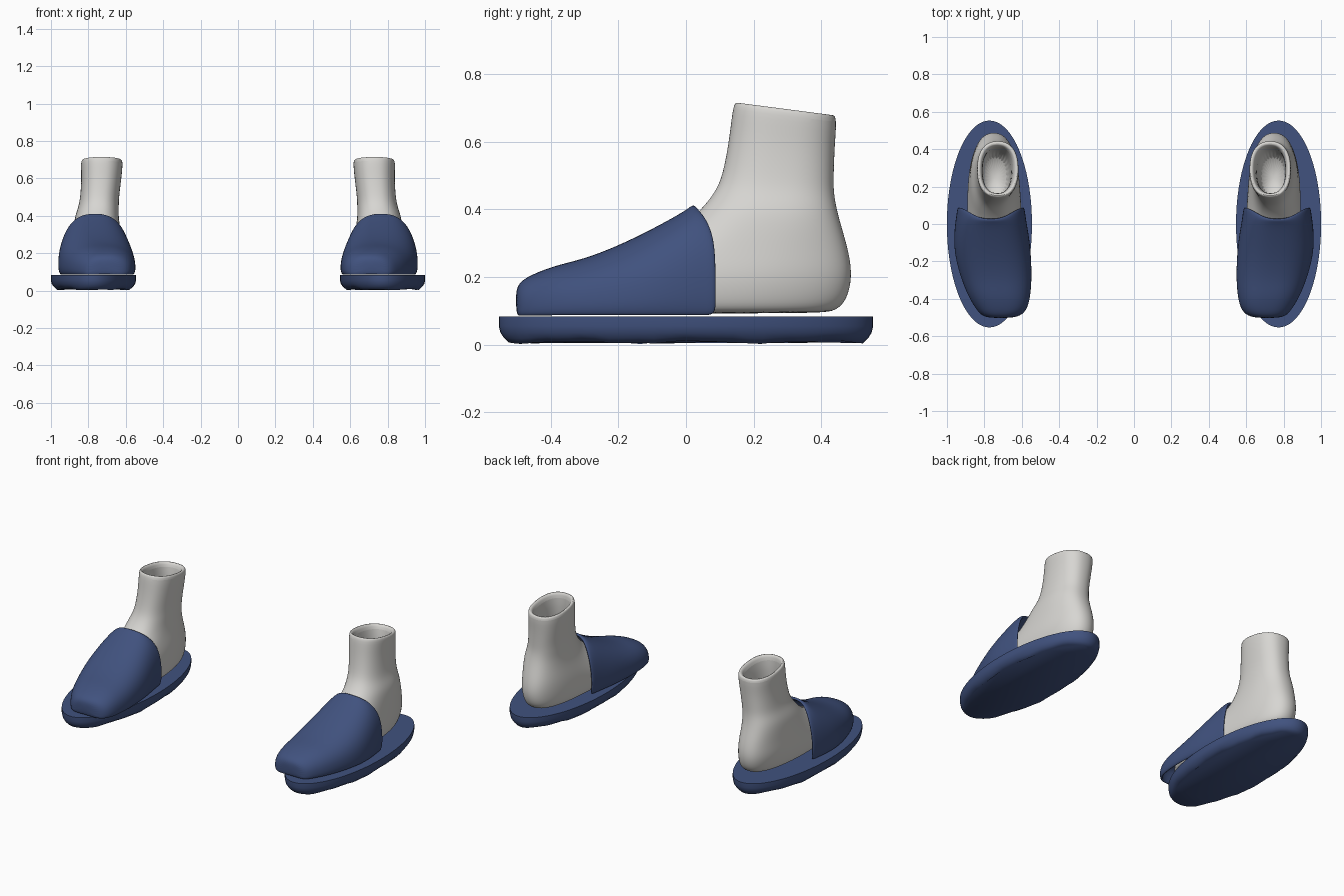
import bpy, bmesh, math

cube = bpy.data.objects.get("Cube")
if cube:
    bpy.data.objects.remove(cube)


def material(name, rgb):
    m = bpy.data.materials.new(name)
    m.use_nodes = True
    m.diffuse_color = (*rgb, 1)
    m.node_tree.nodes["Principled BSDF"].inputs["Base Color"].default_value = (*rgb, 1)
    return m


BLUE = material("navy_blue", (0.052, 0.084, 0.21))
PALE = material("pale_grey", (0.68, 0.67, 0.645))


def clamp(v):
    return max(0.0, min(1.0, v))


def power(v, n):
    """Signed power, for superellipse sections."""
    return math.copysign(abs(v) ** (2 / n), v)


def loft(name, rings, mat, closed, caps, wall=0, levels=1):
    """Skin a list of point rings and mirror the part to the other foot."""
    bm = bmesh.new()
    rows = [[bm.verts.new(p) for p in ring] for ring in rings]
    count = len(rows[0])
    for a, b in zip(rows, rows[1:]):
        for j in range(count if closed else count - 1):
            k = (j + 1) % count
            bm.faces.new((a[j], b[j], b[k], a[k]))
    for i in caps:
        bm.faces.new(rows[i] if i == 0 else rows[i][::-1])
    if closed:
        bmesh.ops.recalc_face_normals(bm, faces=bm.faces)
    mesh = bpy.data.meshes.new(name)
    bm.to_mesh(mesh)
    bm.free()
    mesh.materials.append(mat)
    obj = bpy.data.objects.new(name, mesh)
    bpy.context.collection.objects.link(obj)
    if wall:
        solid = obj.modifiers.new("wall", "SOLIDIFY")
        solid.thickness = wall
        solid.offset = -1
    if levels:
        obj.modifiers.new("smooth", "SUBSURF").levels = levels
        obj.modifiers["smooth"].render_levels = levels
    obj.modifiers.new("other_foot", "MIRROR")
    bpy.ops.object.select_all(action="DESELECT")
    obj.select_set(True)
    bpy.context.view_layer.objects.active = obj
    bpy.ops.object.shade_smooth_by_angle(angle=math.radians(50))
    return obj


# Soles: flat-topped ovals with a softly uneven underside
def sole_ring(scale, z, wave):
    ring = []
    for i in range(72):
        a = math.tau * i / 72
        x, y = math.cos(a), math.sin(a)
        ripple = wave * (0.5 + 0.3 * math.sin(9 * y + 1) + 0.2 * math.sin(23 * y + 2 * x))
        inset = 1 - scale
        ring.append((0.773 + (0.2275 - inset) * x, (0.553 - inset) * y, z + ripple))
    return ring


loft("soles", [sole_ring(*r) for r in (
    (1, 0.083, 0), (1, 0.055, 0), (0.995, 0.035, 0), (0.985, 0.018, 0.006), (0.97, 0.002, 0.012),
)], BLUE, True, (0, 4), levels=0)


# Feet: horizontal slices from the underside up to the hollow ankle rim
def foot_ring(z, front, back, cx, hw):
    ring = []
    for i in range(28):
        a = math.tau * i / 28
        y = (front + back) / 2 + (back - front) / 2 * power(math.sin(a), 2.35)
        toe = clamp((0.05 - y) / 0.4)
        x = cx - 0.04 * toe + hw * (1 + 0.25 * toe) * power(math.cos(a), 2.35)
        tilt = 0.13 * (0.29 - y) * clamp((z - 0.5) / 0.18)
        ring.append((x, y, z + tilt))
    return ring


loft("feet", [foot_ring(*r) for r in (
    (0.092, -0.38, 0.40, 0.745, 0.10),
    (0.10, -0.43, 0.445, 0.745, 0.128),
    (0.13, -0.43, 0.478, 0.745, 0.142),
    (0.20, -0.32, 0.494, 0.75, 0.145),
    (0.27, -0.16, 0.484, 0.75, 0.135),
    (0.34, -0.02, 0.463, 0.755, 0.124),
    (0.40, 0.045, 0.446, 0.755, 0.117),
    (0.45, 0.085, 0.437, 0.745, 0.108),
    (0.50, 0.108, 0.437, 0.74, 0.104),
    (0.60, 0.128, 0.440, 0.73, 0.107),
    (0.69, 0.138, 0.447, 0.728, 0.114),
    (0.70, 0.150, 0.435, 0.728, 0.104),
    (0.69, 0.168, 0.412, 0.728, 0.080),
    (0.55, 0.16, 0.40, 0.735, 0.075),
    (0.35, 0.12, 0.38, 0.745, 0.080),
)], PALE, True, (0, 14), levels=2)


# Uppers: arched sections from the toe back to the open instep
def upper_ring(y, inner, outer, top):
    cx, hw = (inner + outer) / 2, (outer - inner) / 2
    base, mid = 0.084, 0.084 + 0.15 * (top - 0.084)
    points = [(cx + 0.95 * hw, base)]
    for i in range(19):
        a = math.pi * i / 18
        points.append((cx + hw * power(math.cos(a), 2.5), mid + (top - mid) * power(math.sin(a), 2.5)))
    points.append((cx - 0.95 * hw, base))
    # the instep edge is cut back at the top
    cut = 0.062 * clamp(y / 0.09)
    return [(x, y - cut * ((z - base) / (top - base)) ** 6, z) for x, z in points]


loft("slipper_uppers", [upper_ring(*r) for r in (
    (-0.503, 0.65, 0.78, 0.165),
    (-0.485, 0.592, 0.822, 0.192),
    (-0.44, 0.565, 0.855, 0.214),
    (-0.38, 0.553, 0.89, 0.236),
    (-0.30, 0.546, 0.922, 0.254),
    (-0.20, 0.548, 0.952, 0.293),
    (-0.10, 0.555, 0.966, 0.342),
    (0.0, 0.572, 0.958, 0.397),
    (0.05, 0.58, 0.95, 0.413),
    (0.09, 0.585, 0.945, 0.412),
)], BLUE, False, (0,), wall=0.014, levels=2)
